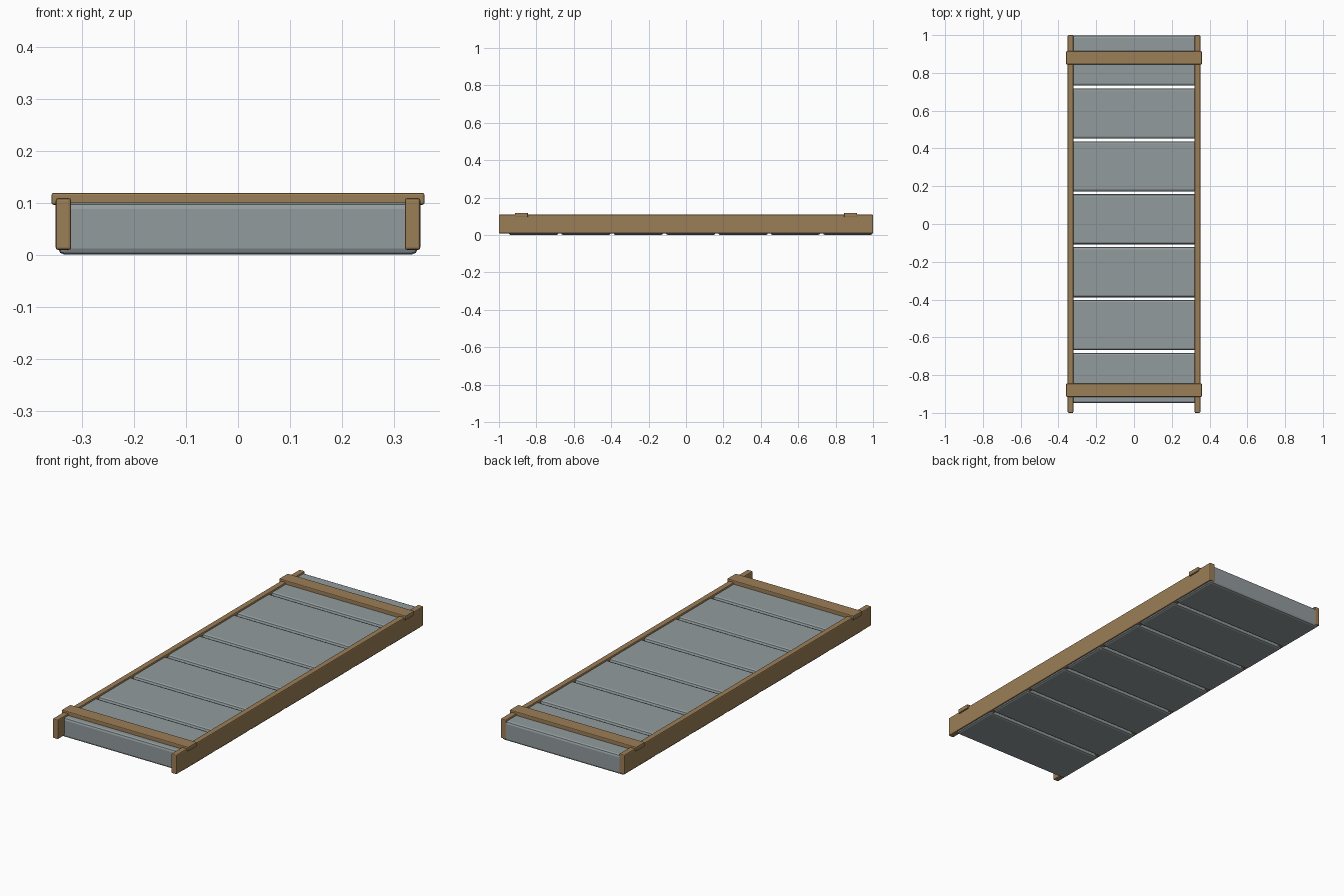
import bpy

if "Cube" in bpy.data.objects:
    bpy.data.objects.remove(bpy.data.objects["Cube"])

def material(name, color):
    m = bpy.data.materials.new(name)
    m.diffuse_color = color
    m.use_nodes = True
    m.node_tree.nodes["Principled BSDF"].inputs["Base Color"].default_value = m.diffuse_color
    return m

wood = material("wood", (0.33, 0.21, 0.095, 1))
slate = material("slate_grey", (0.29, 0.33, 0.34, 1))

def box(name, lo, hi, bevel, mat, segments=2):
    """Bevelled box spanning two opposite corners."""
    centre = [(a + b) / 2 for a, b in zip(lo, hi)]
    bpy.ops.mesh.primitive_cube_add(size=1, location=centre)
    ob = bpy.context.object
    ob.name = name
    ob.scale = [b - a for a, b in zip(lo, hi)]
    bpy.ops.object.transform_apply(location=False, rotation=False, scale=True)
    mod = ob.modifiers.new("bevel", 'BEVEL')
    mod.width = bevel
    mod.segments = segments
    ob.data.materials.append(mat)
    return ob

# Row of grey panels, starting flush with the back end
for i in range(7):
    y = 0.865 - 0.28 * i
    box(f"panel_{i + 1}", (-0.346, y - 0.133, 0), (0.346, y + 0.133, 0.1), 0.012, slate)

# Side rails, outside the panels
for side, x in (("left", -0.336), ("right", 0.336)):
    box(f"{side}_rail", (x - 0.015, -1, 0.009), (x + 0.015, 1, 0.109), 0.005, wood)

# Cross bars on top of the rails
for side, y in (("front", -0.88), ("back", 0.88)):
    box(f"{side}_cross_bar", (-0.359, y - 0.035, 0.096), (0.359, y + 0.035, 0.119), 0.004, wood)
